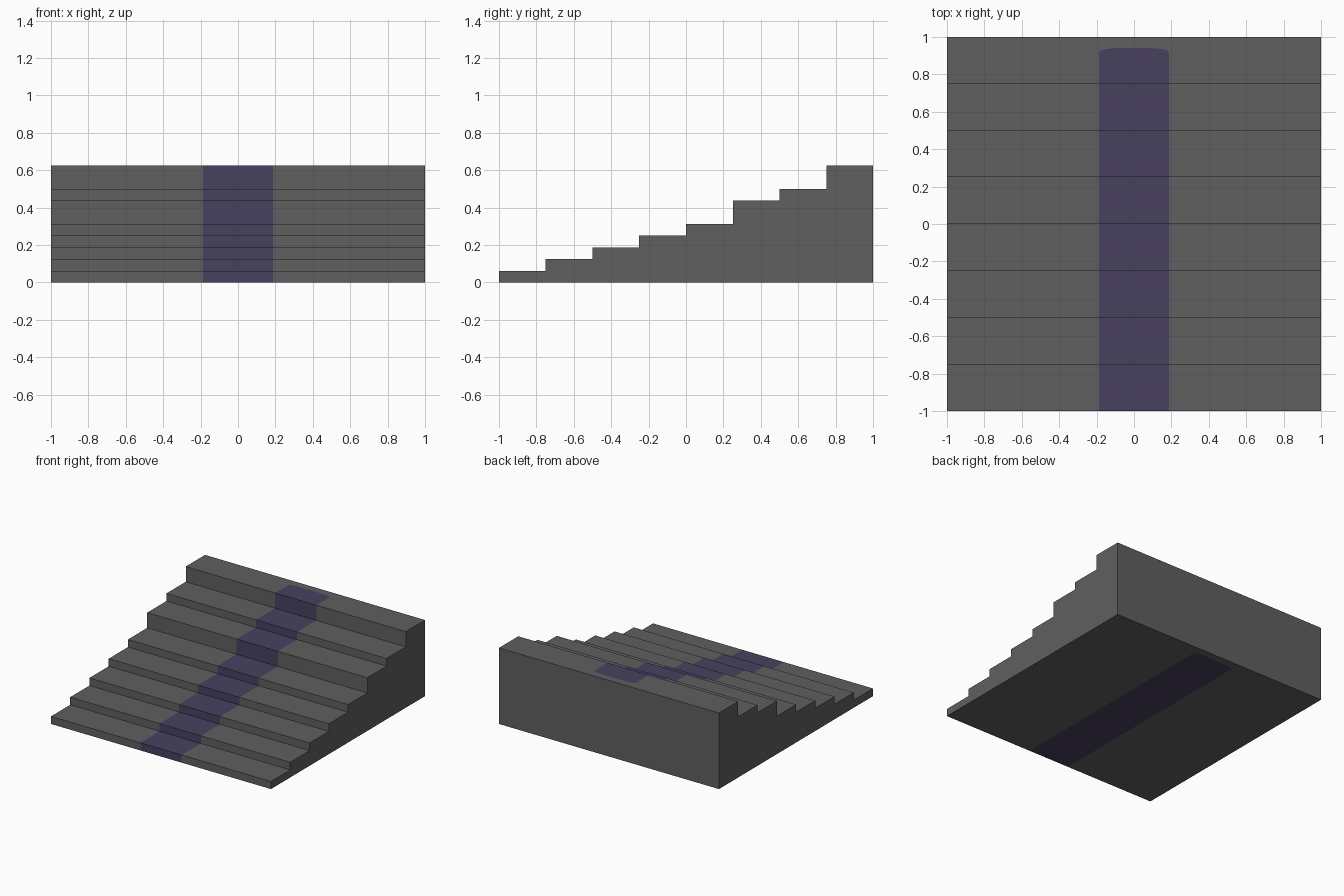
import bpy, bmesh
from mathutils import Vector

if "Cube" in bpy.data.objects:
    bpy.data.objects.remove(bpy.data.objects["Cube"])


def material(name, rgb):
    m = bpy.data.materials.new(name)
    m.diffuse_color = (*rgb, 1)
    m.use_nodes = True
    m.node_tree.nodes["Principled BSDF"].inputs["Base Color"].default_value = m.diffuse_color
    return m


# Side profile (y, z): eight treads of equal depth and uneven rise
heights = [n / 16 for n in (1, 2, 3, 4, 5, 7, 8, 10)]
profile = [(-1, 0)]
for i, h in enumerate(heights):
    y = -1 + i * 0.25
    profile += [(y, h), (y + 0.25, h)]
profile.append((1, 0))

# Extrude the profile across the width
bm = bmesh.new()
side = bm.faces.new([bm.verts.new((-1, y, z)) for y, z in profile])
ext = bmesh.ops.extrude_face_region(bm, geom=[side])
bmesh.ops.translate(bm, vec=(2, 0, 0),
                    verts=[v for v in ext["geom"] if isinstance(v, bmesh.types.BMVert)])
bmesh.ops.recalc_face_normals(bm, faces=bm.faces[:])

# Runner outline with a rounded far end, cut into the faces edge by edge
half = [(0.1875, -1), (0.1875, 0.908), (0.182, 0.926), (0.155, 0.935), (0.10, 0.94)]
outline = half + [(-x, y) for x, y in reversed(half)]
planes = []
for (x0, y0), (x1, y1) in zip(outline, outline[1:]):
    planes.append((Vector((x0, y0, 0)), Vector((y1 - y0, x0 - x1, 0)).normalized()))


def inside(face, cuts):
    c = face.calc_center_median()
    return all((c - p).dot(n) < 1e-5 for p, n in cuts)


planes.sort(key=lambda pn: -abs(pn[1].x))  # long straight edges first
for k, (p, n) in enumerate(planes):
    faces = [f for f in bm.faces if inside(f, planes[:k])]
    geom = set(faces)
    for f in faces:
        geom.update(f.edges)
        geom.update(f.verts)
    bmesh.ops.bisect_plane(bm, geom=list(geom), dist=1e-6, plane_co=p, plane_no=n)
for f in bm.faces:
    f.material_index = int(inside(f, planes) and abs(f.normal.x) < 0.5)

mesh = bpy.data.meshes.new("staircase")
bm.to_mesh(mesh)
bm.free()
mesh.materials.append(material("stone grey", (0.115, 0.115, 0.115)))
mesh.materials.append(material("runner purple", (0.064, 0.053, 0.114)))
bpy.context.collection.objects.link(bpy.data.objects.new("staircase", mesh))
